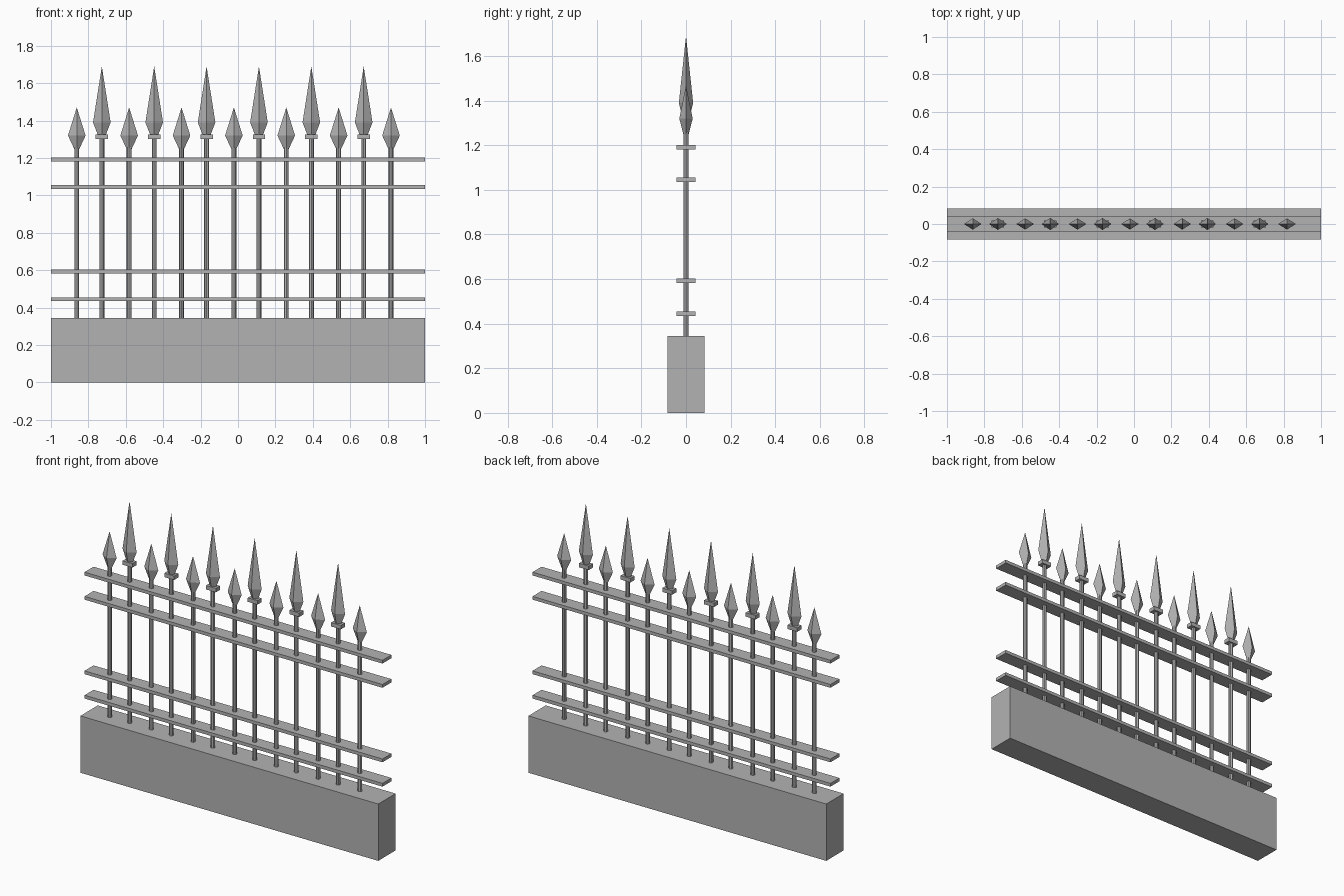
import bpy
import bmesh
from math import cos, sin, tau

if "Cube" in bpy.data.objects:
    bpy.data.objects.remove(bpy.data.objects["Cube"])

grey = bpy.data.materials.new("iron grey")
grey.use_nodes = True
colour = (0.45, 0.45, 0.45, 1)
grey.diffuse_color = colour
grey.node_tree.nodes["Principled BSDF"].inputs["Base Color"].default_value = colour


def finish(name, bm):
    bmesh.ops.recalc_face_normals(bm, faces=bm.faces)
    mesh = bpy.data.meshes.new(name)
    bm.to_mesh(mesh)
    bm.free()
    mesh.materials.append(grey)
    obj = bpy.data.objects.new(name, mesh)
    bpy.context.collection.objects.link(obj)
    return obj


def box(name, x, half_x, half_y, z0, z1):
    bm = bmesh.new()
    bmesh.ops.create_cube(bm, size=1)
    for v in bm.verts:
        v.co.x = x + v.co.x * 2 * half_x
        v.co.y *= 2 * half_y
        v.co.z = z0 if v.co.z < 0 else z1
    return finish(name, bm)


def loft(name, x, sides, profile):
    """Stack elliptical rings given as (half x, half y, z)."""
    bm = bmesh.new()
    rings = []
    for rx, ry, z in profile:
        rings.append([bm.verts.new((x + rx * cos(tau * i / sides),
                                    ry * sin(tau * i / sides), z))
                      for i in range(sides)])
    for low, high in zip(rings, rings[1:]):
        for i in range(sides):
            j = (i + 1) % sides
            bm.faces.new((low[i], low[j], high[j], high[i]))
    bm.faces.new(rings[0][::-1])
    bm.faces.new(rings[-1])
    bmesh.ops.remove_doubles(bm, verts=bm.verts, dist=0.0005)
    return finish(name, bm)


# Plinth and rails
box("plinth", 0, 1, 0.083, 0, 0.345)
for i, z in enumerate((0.445, 0.593, 1.045, 1.192)):
    box(f"rail_{i + 1}", 0, 1, 0.043, z - 0.01, z + 0.01)

# Short and tall spear-headed bars, alternating
SHORT = [(0.012, 0.011, 1.245), (0.047, 0.03, 1.32), (0, 0, 1.47)]
TALL = [(0.022, 0.016, 1.325), (0.047, 0.032, 1.39), (0, 0, 1.69)]
for i in range(7):
    x = -0.862 + 0.28 * i
    loft(f"short_bar_{i + 1}", x, 8, [(0.013, 0.012, 0.34), (0.013, 0.012, 1.26)])
    loft(f"short_spearhead_{i + 1}", x, 4, SHORT)
for i in range(6):
    x = -0.728 + 0.28 * i
    loft(f"tall_bar_{i + 1}", x, 8, [(0.013, 0.012, 0.34), (0.013, 0.012, 1.33)])
    box(f"collar_{i + 1}", x, 0.033, 0.02, 1.302, 1.326)
    loft(f"tall_spearhead_{i + 1}", x, 4, TALL)
